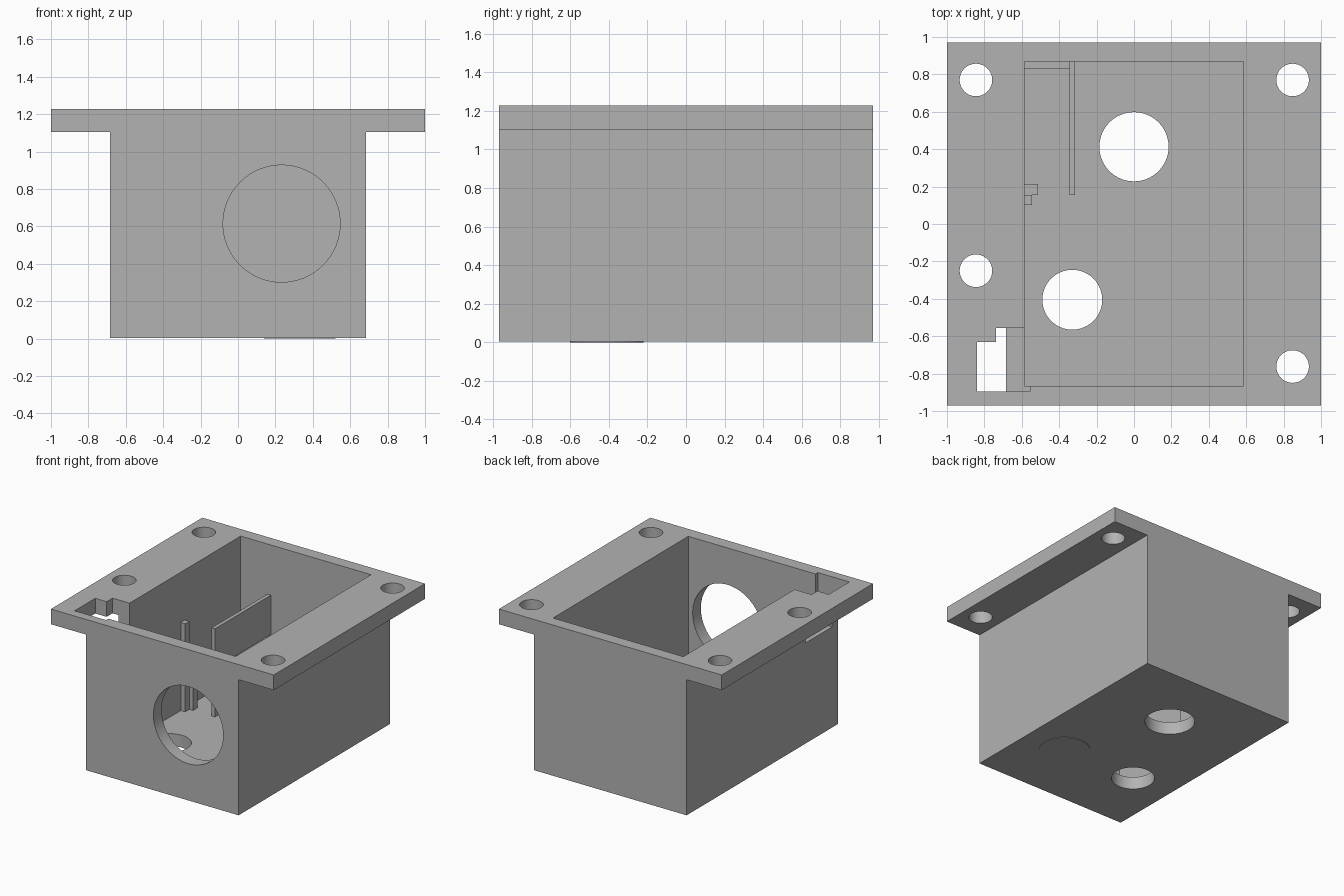
import bpy, bmesh, math
from mathutils import Matrix, Vector

old = bpy.data.objects.get("Cube")
if old:
    bpy.data.objects.remove(old, do_unlink=True)

grey = bpy.data.materials.new("plain grey")
grey.use_nodes = True
colour = (0.45, 0.45, 0.45, 1)
grey.diffuse_color = colour
grey.node_tree.nodes["Principled BSDF"].inputs["Base Color"].default_value = colour

BASE, FLOOR, SHELF, RIM, FLANGE, TOP = 0.004, 0.105, 0.46, 0.82, 1.104, 1.227
BODY_X, HALF_Y = 0.685, 0.97
IN_X, IN_FRONT, IN_BACK = 0.585, -0.865, 0.87


def finish(name, bm):
    bmesh.ops.recalc_face_normals(bm, faces=bm.faces)
    mesh = bpy.data.meshes.new(name)
    bm.to_mesh(mesh)
    bm.free()
    mesh.materials.append(grey)
    obj = bpy.data.objects.new(name, mesh)
    bpy.context.collection.objects.link(obj)
    return obj


def prism(name, points, offset):
    """Extrude a closed outline by a vector."""
    bm = bmesh.new()
    face = bm.faces.new([bm.verts.new(p) for p in points])
    geom = bmesh.ops.extrude_face_region(bm, geom=[face])["geom"]
    verts = [v for v in geom if isinstance(v, bmesh.types.BMVert)]
    bmesh.ops.translate(bm, verts=verts, vec=Vector(offset))
    return finish(name, bm)


def box(name, x0, x1, y0, y1, z0, z1):
    return prism(name, [(x0, y0, z0), (x1, y0, z0), (x1, y1, z0), (x0, y1, z0)],
                 (0, 0, z1 - z0))


def cylinder(name, centre, radius, depth, along_y=False):
    bm = bmesh.new()
    turn = Matrix.Rotation(math.pi / 2, 4, 'X') if along_y else Matrix()
    bmesh.ops.create_cone(bm, cap_ends=True, segments=64, radius1=radius,
                          radius2=radius, depth=depth,
                          matrix=Matrix.Translation(centre) @ turn)
    return finish(name, bm)


# Box body with a flange along both sides, as one extruded outline
half = [(BODY_X, BASE), (BODY_X, FLANGE), (1, FLANGE), (1, TOP)]
outline = half + [(-x, z) for x, z in reversed(half)]
housing = prism("housing", [(x, -HALF_Y, z) for x, z in outline], (0, 2 * HALF_Y, 0))

# Cavity, front port, floor holes and screw holes
cutters = [
    box("cavity_cutter", -IN_X, IN_X, IN_FRONT, IN_BACK, FLOOR, 1.5),
    cylinder("front_port_cutter", (0.233, -0.95, 0.615), 0.313, 0.4, True),
    cylinder("large_floor_hole_cutter", (0, 0.413, 0), 0.185, 0.5),
    cylinder("small_floor_hole_cutter", (-0.33, -0.405, 0), 0.16, 0.5),
]
for x, y in [(-0.845, 0.77), (0.848, 0.77), (0.848, -0.762), (-0.845, -0.25)]:
    cutters.append(cylinder("screw_hole_cutter", (x, y, 1.15), 0.087, 0.4))

# Stepped cable notch through the flange and the top of the side wall
notch = [(-0.84, -0.895), (-0.557, -0.895), (-0.557, -0.555),
         (-0.738, -0.555), (-0.738, -0.63), (-0.84, -0.63)]
cutters.append(prism("notch_cutter", [(x, y, RIM) for x, y in notch], (0, 0, 0.7)))

for cutter in cutters:
    mod = housing.modifiers.new(cutter.name, 'BOOLEAN')
    mod.operation = 'DIFFERENCE'
    mod.solver = 'EXACT'
    mod.object = cutter

# Bake the cuts and drop the cutters
graph = bpy.context.evaluated_depsgraph_get()
cut_mesh = bpy.data.meshes.new_from_object(housing.evaluated_get(graph))
housing.modifiers.clear()
housing.data = cut_mesh
for cutter in cutters:
    bpy.data.objects.remove(cutter, do_unlink=True)

# Thin round pad under the floor
pad = cylinder("bottom_pad", (0.33, -0.41, 0.02), 0.19, 0.04)

# Inner divider with a narrow slot, back ledge and board posts
box("divider_lower", -0.345, -0.315, 0.155, IN_BACK, FLOOR, SHELF)
box("divider_upper", -0.345, -0.315, 0.155, IN_BACK, SHELF + 0.04, RIM)
box("back_ledge", -IN_X, -0.345, 0.83, IN_BACK, FLOOR, SHELF)
box("short_post", -IN_X, -0.512, 0.155, 0.215, FLOOR, SHELF)
box("tall_post", -IN_X, -0.545, 0.102, 0.155, FLOOR, RIM)

# Smooth the round walls, keep the edges crisp
bpy.ops.object.select_all(action='DESELECT')
for obj in (housing, pad):
    obj.select_set(True)
bpy.context.view_layer.objects.active = housing
bpy.ops.object.shade_smooth_by_angle(angle=math.radians(30))
